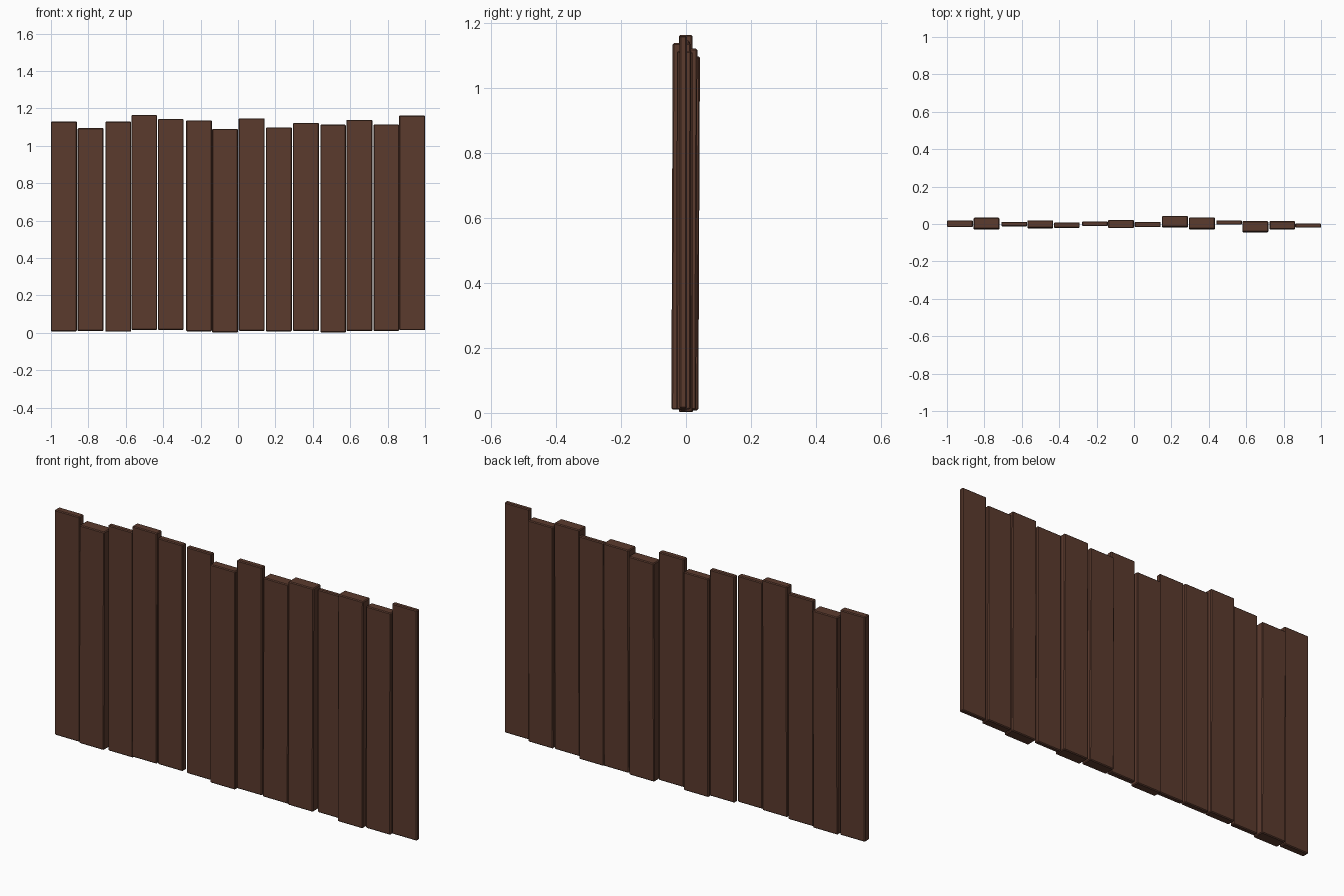
import bpy, bmesh

# One dark wood colour
wood = bpy.data.materials.new("dark_brown_wood")
wood.diffuse_color = (0.105, 0.043, 0.027, 1)

# Each plank: left x, right x, front y, back y, bottom z, top z, lean (top y shift)
planks = [
    (-1.00, -0.862, -0.017, 0.019, 0.008, 1.130, 0.000),
    (-0.857, -0.720, -0.030, 0.034, 0.010, 1.095, 0.004),
    (-0.709, -0.571, -0.013, 0.012, 0.006, 1.130, 0.000),
    (-0.570, -0.433, -0.023, 0.020, 0.016, 1.165, 0.002),
    (-0.428, -0.291, -0.021, 0.009, 0.016, 1.144, 0.000),
    (-0.277, -0.140, -0.011, 0.014, 0.008, 1.136, 0.000),
    (-0.139, -0.001, -0.022, 0.022, 0.002, 1.090, 0.000),
    (0.004, 0.143, -0.017, 0.012, 0.010, 1.147, 0.000),
    (0.149, 0.288, -0.019, 0.043, 0.008, 1.098, 0.005),
    (0.294, 0.433, -0.029, 0.035, 0.010, 1.122, 0.004),
    (0.440, 0.577, -0.003, 0.020, 0.002, 1.113, 0.000),
    (0.579, 0.718, -0.045, 0.015, 0.010, 1.139, 0.004),
    (0.725, 0.861, -0.030, 0.016, 0.010, 1.115, 0.002),
    (0.862, 1.00, -0.020, 0.003, 0.014, 1.162, 0.000),
]


def add_plank(index, x0, x1, y0, y1, z0, z1, lean):
    bm = bmesh.new()
    bmesh.ops.create_cube(bm, size=1)
    for v in bm.verts:
        top = v.co.z > 0
        shift = 0 if lean == 0 else (0 if (top == (v.co.y > 0)) else (lean if top else -lean))
        v.co = (x1 if v.co.x > 0 else x0,
                (y1 if v.co.y > 0 else y0) + shift,
                z1 if top else z0)
    # slightly eased edges
    bmesh.ops.bevel(bm, geom=bm.edges[:], offset=0.004, segments=1,
                    affect='EDGES', profile=0.5)
    mesh = bpy.data.meshes.new(f"plank_{index:02d}")
    bm.to_mesh(mesh)
    bm.free()
    mesh.materials.append(wood)
    bpy.context.collection.objects.link(bpy.data.objects.new(mesh.name, mesh))


# Row of uneven fence planks
for i, p in enumerate(planks, 1):
    add_plank(i, *p)
